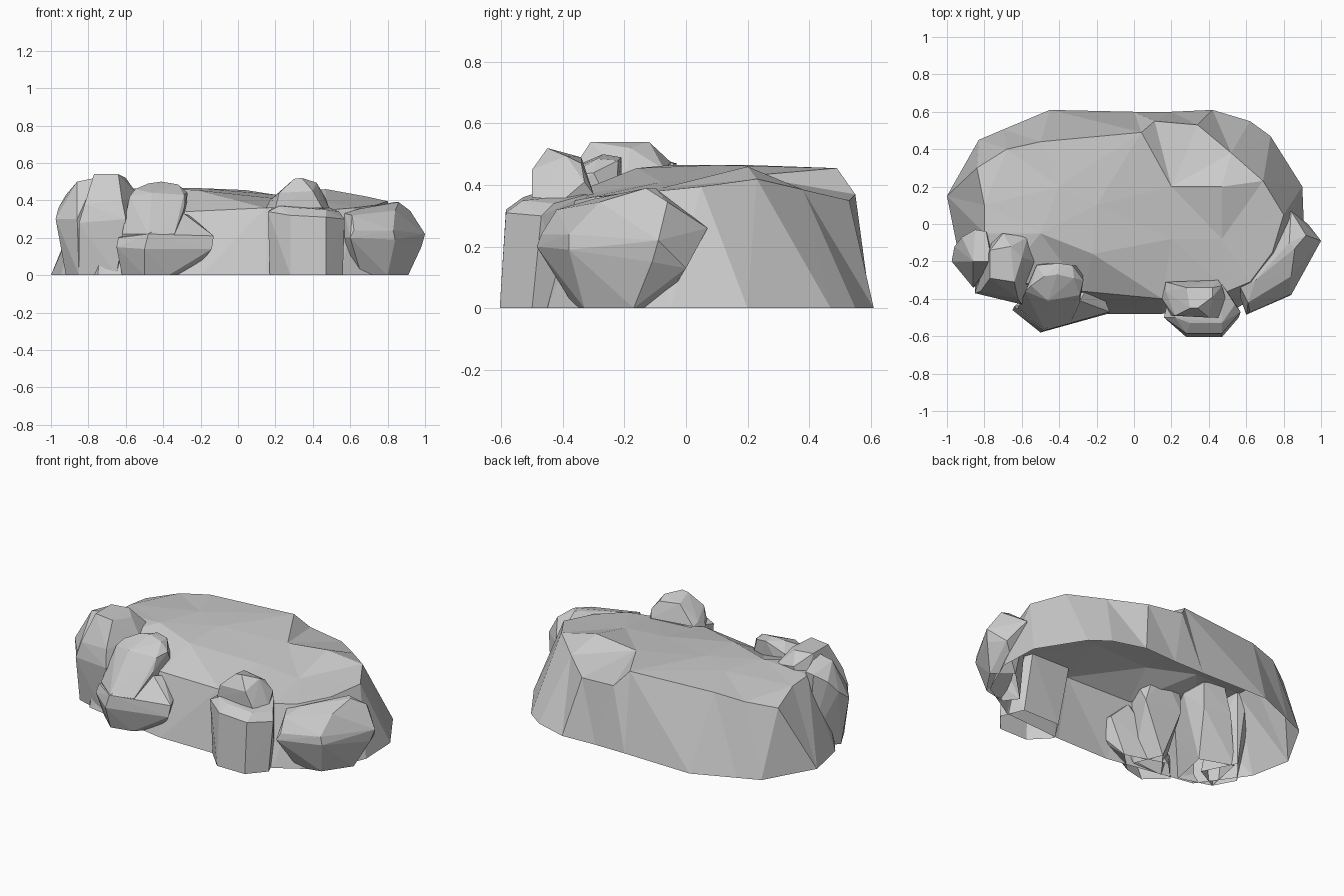
import bpy, bmesh
from mathutils import Vector
from mathutils.geometry import delaunay_2d_cdt


def finish(name, bm):
    bmesh.ops.recalc_face_normals(bm, faces=bm.faces)
    mesh = bpy.data.meshes.new(name)
    bm.to_mesh(mesh)
    bm.free()
    obj = bpy.data.objects.new(name, mesh)
    bpy.context.collection.objects.link(obj)
    return obj


def boulder(name, foot, body):
    """Faceted rock: hull of a footprint on the ground and the corners above it, open below."""
    bm = bmesh.new()
    for p in [(x, y, 0) for x, y in foot] + body:
        bm.verts.new(p)
    res = bmesh.ops.convex_hull(bm, input=bm.verts)
    loose = {g for g in res["geom_interior"] + res["geom_unused"]
             if isinstance(g, bmesh.types.BMVert)}
    bmesh.ops.delete(bm, geom=list(loose), context='VERTS')
    under = [f for f in bm.faces if all(v.co.z < 0.001 for v in f.verts)]
    bmesh.ops.delete(bm, geom=under, context='FACES')
    return finish(name, bm)


def plateau(name, base, rim, inner, turn):
    """Sloping walls from base to rim, with a triangulated uneven top, open below.
    The wall diagonals lean the other way from pair number turn onwards."""
    bm = bmesh.new()
    low = [bm.verts.new((x, y, 0)) for x, y in base]
    n = len(rim)
    pts = rim + inner
    high = [bm.verts.new(p) for p in pts]
    for i in range(n):
        j = (i + 1) % n
        a, b = (high[j], low[i]) if i < turn else (high[i], low[j])
        bm.faces.new((low[i], low[j], a))
        bm.faces.new((b, high[j], high[i]))
    edges = [(i, (i + 1) % n) for i in range(n)]
    _, _, tris, origin, _, _ = delaunay_2d_cdt(
        [Vector(p[:2]) for p in pts], edges, [], 1, 1e-5)
    for t in tris:
        bm.faces.new([high[origin[k][0]] for k in t])
    return finish(name, bm)


# Main plateau
plateau("plateau",
        [(-1, .15), (-.83, .45), (-.7, .505), (-.45, .61), (0, .6), (.2, .6), (.42, .61),
         (.62, .55), (.73, .47), (.9, .2), (.91, -.05), (.8, -.3), (.55, -.45),
         (.15, -.48), (-.2, -.48), (-.75, -.38), (-.95, -.1)],
        [(-.8, .1, .44), (-.84, .3, .39), (-.68, .4, .425), (-.5, .44, .45),
         (.04, .49, .455), (.11, .55, .37), (.34, .53, .35), (.52, .38, .385),
         (.69, .23, .42), (.8, .05, .395), (.74, -.15, .375), (.62, -.31, .36),
         (.5, -.36, .35), (.15, -.4, .36), (-.27, -.36, .34), (-.7, -.3, .42),
         (-.8, -.05, .45)],
        [(.47, .2, .46), (.2, .2, .43), (-.22, -.16, .455), (.2, -.08, .41),
         (-.4, .2, .465), (-.2, .1, .465), (.47, -.08, .39), (-.5, -.05, .465)], 7)

# Tall boulder at the left, with its side lobe
boulder("left_boulder",
        [(-.85, -.33), (-.65, -.39), (-.6, -.15), (-.8, -.08)],
        [(-.85, -.37, .28), (-.82, -.36, .38), (-.6, -.43, .3), (-.62, -.4, .4),
         (-.53, -.2, .42), (-.57, -.07, .45), (-.77, -.29, .54), (-.64, -.31, .54),
         (-.6, -.18, .52), (-.66, -.12, .54), (-.77, -.14, .54), (-.7, -.05, .475),
         (-.58, -.08, .3), (-.75, -.05, .3)])
boulder("left_boulder_lobe",
        [(-.92, -.2), (-.85, -.33), (-.7, -.25), (-.8, -.05)],
        [(-.975, -.2, .3), (-.96, -.12, .36), (-.86, -.34, .3), (-.92, -.07, .43),
         (-.85, -.03, .47), (-.79, -.04, .47), (-.76, -.2, .52), (-.86, -.2, .5)])

# Front left boulder, a wide foot and a crown sloping back from it
boulder("front_left_boulder_foot",
        [(-.62, -.42), (-.5, -.53), (-.37, -.5), (-.25, -.38), (-.5, -.3)],
        [(-.65, -.46, .15), (-.64, -.44, .2), (-.5, -.58, .14), (-.48, -.57, .22),
         (-.14, -.48, .14), (-.13, -.47, .21), (-.2, -.45, .07), (-.16, -.39, .22),
         (-.26, -.36, .32), (-.29, -.41, .33)])
boulder("front_left_boulder_crown",
        [(-.55, -.42), (-.35, -.42), (-.42, -.25)],
        [(-.62, -.45, .22), (-.48, -.565, .22), (-.34, -.53, .22), (-.29, -.42, .35),
         (-.58, -.36, .42), (-.55, -.33, .46), (-.46, -.41, .44), (-.29, -.38, .43),
         (-.27, -.3, .44), (-.48, -.28, .49), (-.41, -.27, .5), (-.32, -.29, .485),
         (-.4, -.21, .49), (-.33, -.22, .48), (-.52, -.22, .44),
         (-.28, -.23, .3), (-.52, -.21, .3)])

# Front right column with its cap stone
boulder("front_right_column",
        [(.17, -.49), (.28, -.605), (.47, -.605), (.56, -.5), (.5, -.36), (.25, -.36)],
        [(.16, -.5, .34), (.28, -.585, .32), (.47, -.585, .31), (.57, -.47, .3),
         (.22, -.5, .37), (.3, -.53, .36), (.47, -.53, .35), (.54, -.43, .34),
         (.47, -.32, .37), (.2, -.33, .37)])
boulder("front_right_cap", [],
        [(.15, -.4, .36), (.17, -.36, .4), (.2, -.49, .36), (.45, -.5, .36),
         (.22, -.49, .44), (.4, -.5, .45), (.49, -.4, .35), (.47, -.33, .41),
         (.45, -.3, .37), (.17, -.31, .39), (.3, -.45, .515), (.34, -.45, .52),
         (.42, -.39, .495), (.42, -.34, .47), (.28, -.34, .49)])

# Wide boulder at the right
boulder("right_boulder",
        [(.66, -.36), (.8, -.33), (.91, -.17), (.8, -.08), (.6, -.28)],
        [(.6, -.485, .2), (.57, -.4, .2), (.84, -.38, .19), (.83, -.38, .24),
         (.62, -.47, .24), (1, -.09, .22), (.98, -.11, .15), (.93, 0, .13),
         (.84, .07, .26), (.86, -.13, .39), (.83, -.1, .39), (.92, -.06, .345),
         (.65, -.3, .355), (.57, -.34, .33), (.61, -.42, .32), (.84, -.28, .345),
         (.7, -.15, .3)])
